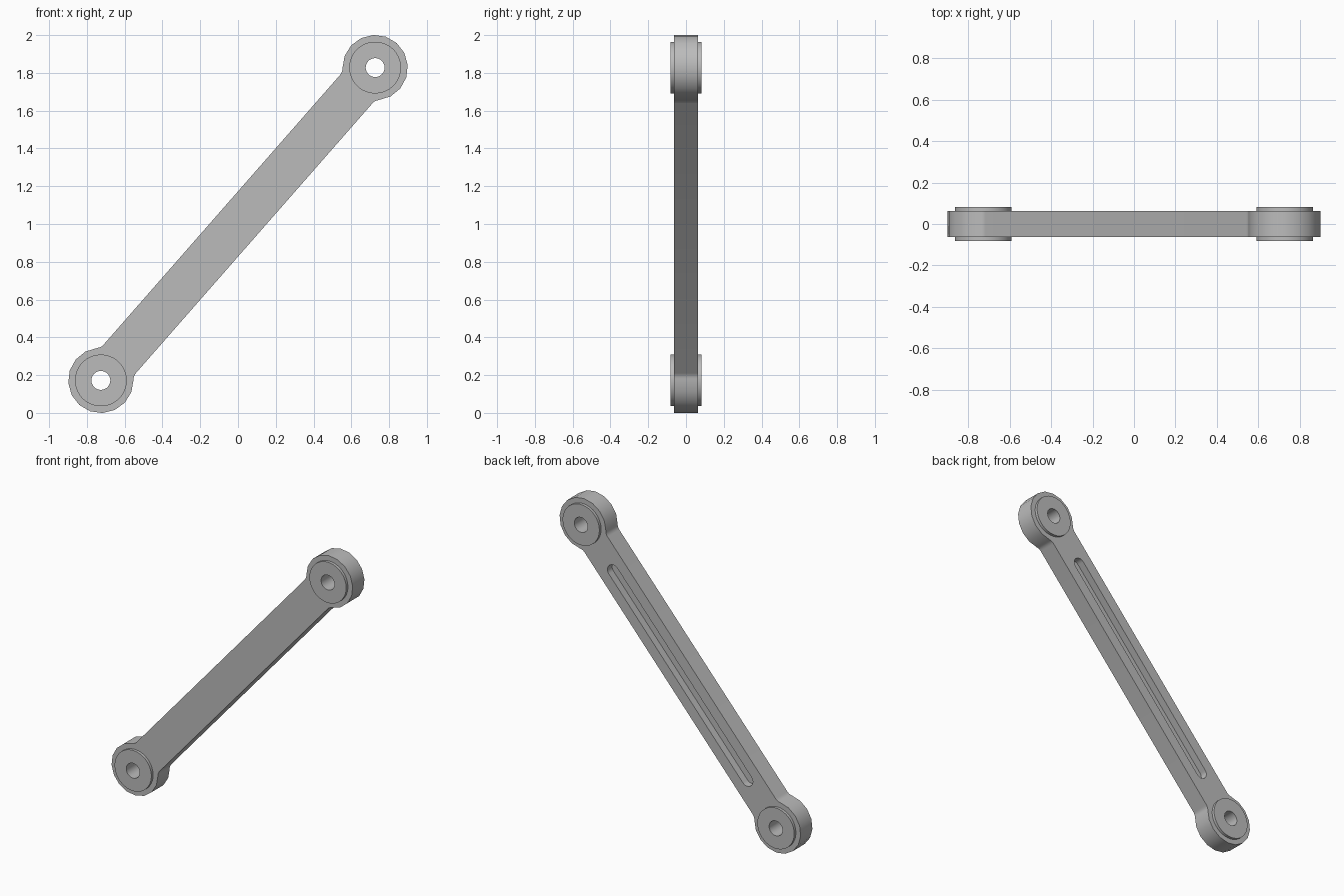
import bpy, bmesh
from math import sqrt, sin, cos, atan2, pi, radians
from mathutils import Matrix, Vector

cube = bpy.data.objects.get("Cube")
if cube:
    bpy.data.objects.remove(cube)

# Main dimensions
END = Vector((0.726, 0, 0.828))      # upper pivot relative to the link centre
HALF = END.length                    # half distance between pivots
HUB_R, BUSH_R, BORE_R = 0.173, 0.137, 0.05
BAR_W, FILLET = 0.114, 0.05          # bar half width, neck fillet radius
BODY_T, BUSH_T = 0.0625, 0.081       # half thicknesses
SLOT_L, SLOT_W, SLOT_D = 0.80, 0.042, 0.05

# Link frame: local x along the bar, local z towards the front
ax = END.normalized()
ay = Vector((-ax.z, 0, ax.x))
FRAME = Matrix.Translation((0, 0, 1)) @ Matrix((ax, ay, ax.cross(ay))).transposed().to_4x4()

grey = bpy.data.materials.new("grey metal")
grey.use_nodes = True
grey.diffuse_color = (0.5, 0.5, 0.5, 1)
grey.node_tree.nodes["Principled BSDF"].inputs["Base Color"].default_value = (0.5, 0.5, 0.5, 1)


def arc(cx, cy, r, a0, a1, n):
    return [(cx + r * cos(a0 + (a1 - a0) * i / n), cy + r * sin(a0 + (a1 - a0) * i / n))
            for i in range(n + 1)]


def prism(name, outline, z0, z1):
    """Extrude a closed outline along the local thickness axis."""
    bm = bmesh.new()
    face = bm.faces.new([bm.verts.new((x, y, z0)) for x, y in outline])
    top = bmesh.ops.extrude_face_region(bm, geom=[face])["geom"]
    verts = [g for g in top if isinstance(g, bmesh.types.BMVert)]
    bmesh.ops.translate(bm, verts=verts, vec=(0, 0, z1 - z0))
    bmesh.ops.recalc_face_normals(bm, faces=bm.faces)
    mesh = bpy.data.meshes.new(name)
    bm.to_mesh(mesh)
    bm.free()
    mesh.materials.append(grey)
    obj = bpy.data.objects.new(name, mesh)
    obj.matrix_world = FRAME
    bpy.context.collection.objects.link(obj)
    return obj


def disc(name, x, r, t, n=48):
    return prism(name, arc(x, 0, r, 0, 2 * pi, n)[:-1], -t, t)


def cut(obj, cutters):
    """Subtract the cutters, bake the result and remove them."""
    for c in cutters:
        c.hide_render = True
        mod = obj.modifiers.new("cut", "BOOLEAN")
        mod.operation, mod.solver, mod.object = "DIFFERENCE", "EXACT", c
    bpy.context.view_layer.update()
    baked = bpy.data.meshes.new_from_object(
        obj.evaluated_get(bpy.context.evaluated_depsgraph_get()))
    obj.modifiers.clear()
    obj.data = baked
    for c in cutters:
        bpy.data.objects.remove(c)


def smooth(obj):
    bpy.ops.object.select_all(action="DESELECT")
    obj.select_set(True)
    bpy.context.view_layer.objects.active = obj
    bpy.ops.object.shade_smooth_by_angle(angle=radians(35))


# Link body: round hubs joined to a straight bar with filleted necks
reach = sqrt((HUB_R + FILLET) ** 2 - (BAR_W + FILLET) ** 2)
beta = atan2(BAR_W + FILLET, reach)
quarter = arc(HALF, 0, HUB_R, 0, pi - beta, 6)
quarter += arc(HALF - reach, BAR_W + FILLET, FILLET, -beta, -pi / 2, 4)[1:]
upper = quarter + [(-x, y) for x, y in reversed(quarter)]
outline = upper + [(x, -y) for x, y in reversed(upper[1:-1])]
body = prism("link_body", outline, -BODY_T, BODY_T)

# Rounded slot in the back, and seats for the bushings
mid = SLOT_L - SLOT_W
slot = arc(mid, 0, SLOT_W, -pi / 2, pi / 2, 12) + arc(-mid, 0, SLOT_W, pi / 2, 1.5 * pi, 12)
cut(body, [prism("slot_cutter", slot, -0.2, SLOT_D - BODY_T)]
    + [disc("seat_cutter", s * HALF, BUSH_R - 0.01, 0.2) for s in (-1, 1)])
smooth(body)

# Bored bushings standing proud on both faces
for name, side in (("lower_bushing", -1), ("upper_bushing", 1)):
    bushing = disc(name, side * HALF, BUSH_R, BUSH_T)
    cut(bushing, [disc("bore_cutter", side * HALF, BORE_R, 0.2, 32)])
    smooth(bushing)
